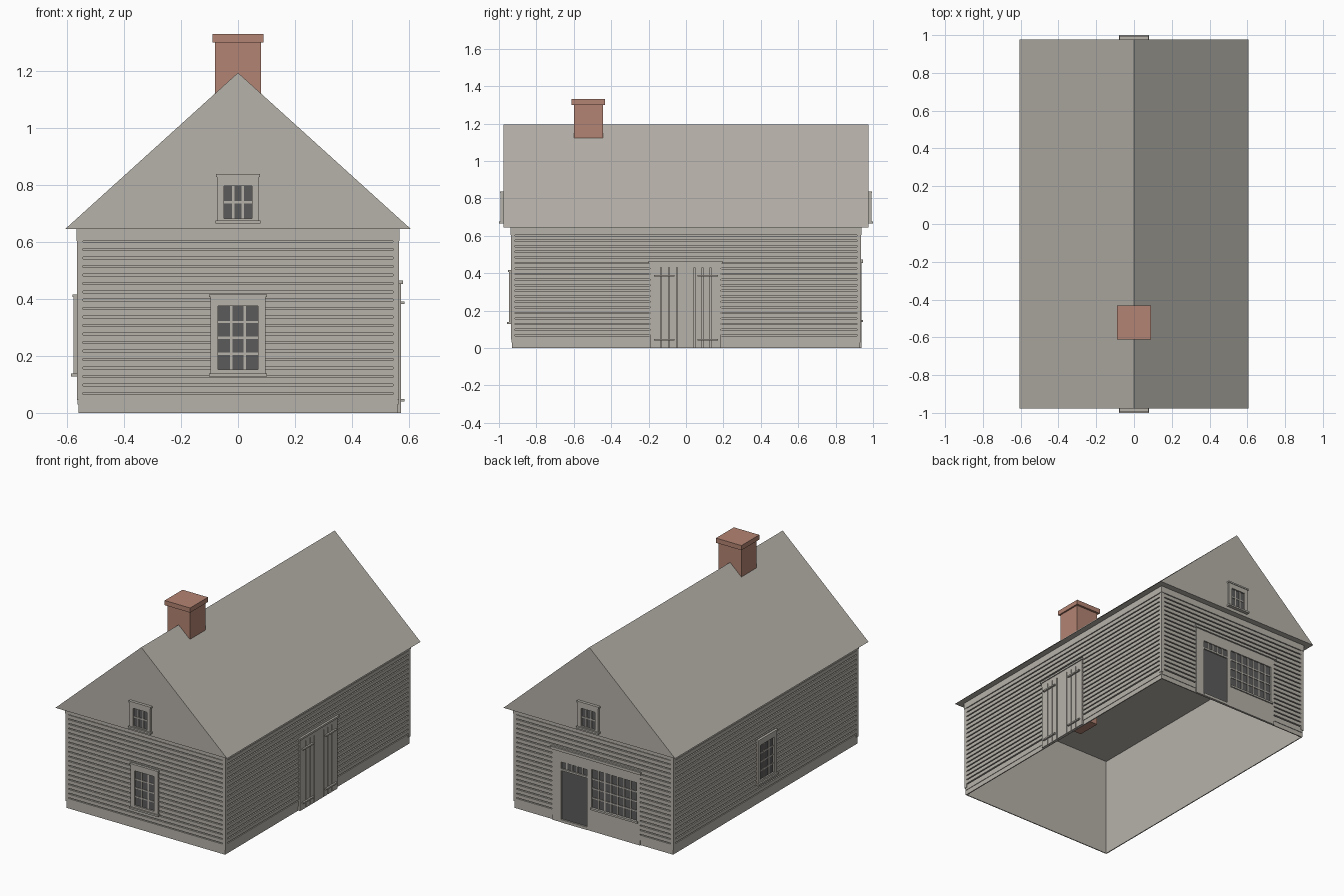
import bpy, bmesh
from math import pi
from mathutils import Matrix, Vector

cube = bpy.data.objects.get("Cube")
if cube:
    bpy.data.objects.remove(cube, do_unlink=True)


def material(name, rgb):
    m = bpy.data.materials.new(name)
    m.use_nodes = True
    m.diffuse_color = (*rgb, 1)
    b = m.node_tree.nodes["Principled BSDF"]
    b.inputs["Base Color"].default_value = (*rgb, 1)
    b.inputs["Roughness"].default_value = 0.9
    return m


GREY = material("weathered grey", (0.47, 0.445, 0.4))
DARK = material("dark glass", (0.105, 0.105, 0.105))
BRICK = material("brick", (0.45, 0.23, 0.17))

HX, HY, EAVE = 0.553, 0.923, 0.645
BOARD = 0.0125  # thickness of the siding
# Each side: rotation about z and distance of its wall from the centre
SIDES = {"front": (0, HY), "right": (pi / 2, HX), "back": (pi, HY), "left": (-pi / 2, HX),
         "front_gable": (0, 0.967), "back_gable": (pi, 0.967)}


def finish(name, bm, mat):
    me = bpy.data.meshes.new(name)
    bm.to_mesh(me)
    bm.free()
    me.materials.append(mat)
    ob = bpy.data.objects.new(name, me)
    bpy.context.collection.objects.link(ob)
    return ob


def add_box(bm, lo, hi, mtx=Matrix()):
    lo, hi = Vector(lo), Vector(hi)
    m = mtx @ Matrix.Translation((lo + hi) / 2) @ Matrix.Diagonal((*(hi - lo), 1))
    bmesh.ops.create_cube(bm, size=1, matrix=m)


def panels(name, side, boxes, mat=GREY):
    """Boxes on a wall, each (u0, u1, z0, z1, depth), u running right as seen from outside."""
    angle, dist = SIDES[side]
    mtx = Matrix.Rotation(angle, 4, 'Z') @ Matrix.Translation((0, -dist, 0))
    bm = bmesh.new()
    for u0, u1, z0, z1, d in boxes:
        add_box(bm, (u0, -d, z0), (u1, -0.001, z1), mtx)
    return finish(side + "_" + name, bm, mat)


def ring(u0, u1, z0, z1, g0, g1, h0, h1, d):
    """Four boards between an outer and an inner rectangle."""
    return [(u0, g0, z0, z1, d), (g1, u1, z0, z1, d), (g0, g1, z0, h0, d), (g0, g1, h1, z1, d)]


def muntins(u0, u1, z0, z1, cols, rows, d, w=0.004):
    us = [u0 + (u1 - u0) * i / cols for i in range(1, cols)]
    zs = [z0 + (z1 - z0) * i / rows for i in range(1, rows)]
    return ([(u - w, u + w, z0, z1, d) for u in us] +
            [(u0, u1, z - w, z + w, d) for z in zs])


def window(side, w, z0, z1, gw, g0, g1, cols, rows):
    panels("window_glass", side, [(-gw, gw, g0, g1, 0.0145)], DARK)
    panels("window_frame", side,
           ring(-w, w, z0, z1, -gw, gw, g0, g1, 0.024) +
           muntins(-gw, gw, g0, g1, cols, rows, 0.0175) +
           [(-w - 0.006, w + 0.006, z0 - 0.002, z0 + 0.009, 0.033),
            (-w - 0.005, w + 0.005, z1 - 0.008, z1 + 0.002, 0.028)])


def siding(half, opening):
    """Boards with narrow grooves between, interrupted at a doorway (u0, u1, top)."""
    boards = []
    for i in range(18):
        z0 = 0.0722 + 0.0297 * i
        z1 = z0 + 0.0227
        if opening and z1 < opening[2]:
            spans = [(-half, opening[0]), (opening[1], half)]
        else:
            spans = [(-half, half)]
        boards += [(a, b, z0, z1, BOARD) for a, b in spans]
    return boards


# Wall shell, open underneath
bm = bmesh.new()
add_box(bm, (-HX, -HY, 0), (HX, HY, EAVE))
flat = [f for f in bm.faces if abs(f.normal.z) > 0.5]
bmesh.ops.delete(bm, geom=flat, context='FACES')
finish("walls", bm, GREY)

# Gabled roof prism, its underside serving as soffit and ceiling
bm = bmesh.new()
tri = [bm.verts.new(p) for p in ((-0.607, -0.977, EAVE), (0.607, -0.977, EAVE), (0, -0.977, 1.194))]
face = bm.faces.new(tri)
out = bmesh.ops.extrude_face_region(bm, geom=[face])
bmesh.ops.translate(bm, vec=(0, 1.954, 0), verts=[v for v in out["geom"] if isinstance(v, bmesh.types.BMVert)])
bmesh.ops.recalc_face_normals(bm, faces=bm.faces)
finish("roof", bm, GREY)

# Chimney shaft and cap
bm = bmesh.new()
add_box(bm, (-0.08, -0.6, 0.52), (0.08, -0.445, 1.302))
add_box(bm, (-0.09, -0.612, 1.3), (0.09, -0.432, 1.33))
finish("chimney", bm, BRICK)

# Siding, base boards, corner boards and frieze on every wall
DOORWAYS = {"right": (-0.19, 0.186, 0.46), "back": (-0.285, 0.325, 0.46)}
for side, half in (("front", HX), ("back", HX), ("right", HY), ("left", HY)):
    e, door = half - 0.009, DOORWAYS.get(side)
    panels("siding", side, siding(e, door))
    spans = [(-half - 0.007, door[0]), (door[1], half + 0.007)] if door else [(-half - 0.007, half + 0.007)]
    panels("base_boards", side,
           [(a, b, 0, 0.03, 0.007) for a, b in spans] +
           [(a, b, 0.03, 0.065, BOARD - 0.002) for a, b in spans])
    panels("trim", side, [
        (-half - BOARD, -e, 0.046, 0.604, BOARD),
        (e, half + BOARD, 0.046, 0.604, BOARD),
        (-half - 0.0145, half + 0.0145, 0.604, EAVE, 0.0145)])

# Sash windows
for side in ("front", "left"):
    window(side, 0.096, 0.13, 0.414, 0.07, 0.152, 0.375, 3, 4)
for side in ("front_gable", "back_gable"):
    window(side, 0.073, 0.667, 0.836, 0.05, 0.682, 0.797, 3, 2)

# Double barn door: planks over a backing, with strap hinges and a head board
cuts = [-0.194, -0.134, -0.091, -0.048, 0.046, 0.089, 0.13, 0.19]
door = [(-0.194, 0.19, 0, 0.455, 0.007), (-0.2, 0.196, 0.453, 0.465, 0.026),
        (-0.194, 0.19, 0.43, 0.455, 0.02)]
door += [(a + 0.0025, b - 0.0025, 0, 0.43, 0.02) for a, b in zip(cuts, cuts[1:])]
for s in (-1, 1):
    a, b = sorted((s * 0.062, s * 0.17))
    door += [(a, b, z, z + 0.009, 0.031) for z in (0.04, 0.382)]
panels("barn_door", "right", door)

# Shopfront: surround, entrance door with transom, and display window
panels("shopfront_surround", "back",
       [(-0.29, -0.227, 0, 0.455, 0.014), (-0.043, -0.012, 0, 0.395, 0.014),
        (-0.227, 0.33, 0.395, 0.455, 0.014), (0.305, 0.33, 0, 0.395, 0.014),
        (-0.012, 0.305, 0, 0.14, 0.014), (-0.227, -0.043, 0.385, 0.395, 0.014),
        (-0.3, 0.342, 0.455, 0.472, 0.024),
        (-0.227, -0.043, 0.33, 0.342, 0.014), (-0.227, -0.043, 0, 0.018, 0.016),
        (-0.016, 0.315, 0.138, 0.15, 0.022)] +
       muntins(-0.227, -0.043, 0.342, 0.385, 5, 1, 0.010) +
       muntins(-0.012, 0.305, 0.15, 0.395, 7, 4, 0.010))
panels("shopfront_glass", "back",
       [(-0.227, -0.043, 0.018, 0.385, 0.006), (-0.012, 0.305, 0.15, 0.395, 0.006)], DARK)
